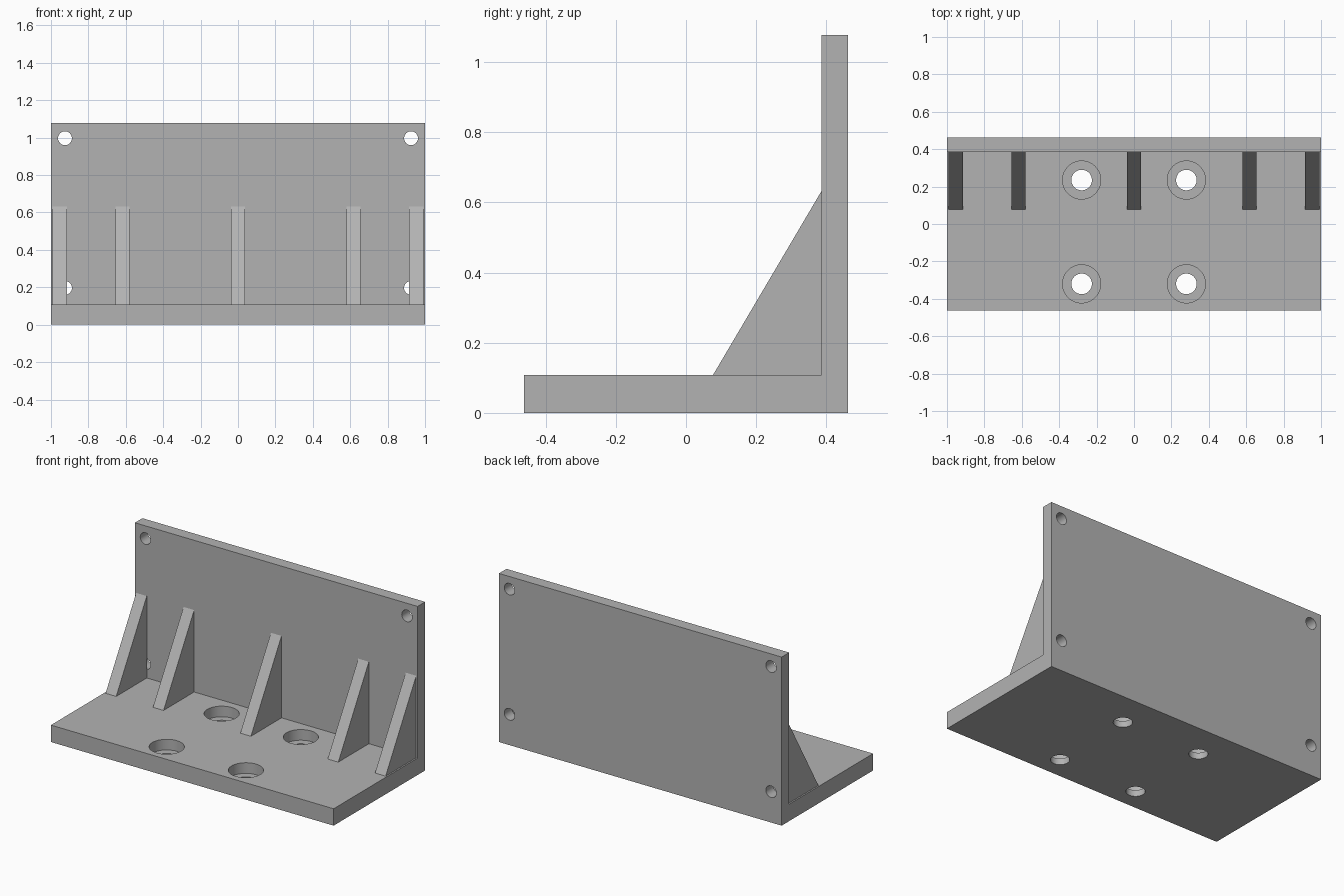
import bpy
import bmesh
from mathutils import Matrix, Vector

cube = bpy.data.objects.get("Cube")
if cube:
    bpy.data.objects.remove(cube, do_unlink=True)

# Main sizes
HALF_X, HALF_Y = 1.0, 0.462
BASE_T, WALL_Y, WALL_H = 0.108, 0.386, 1.078
RIB_W, RIB_Y, RIB_H = 0.075, 0.077, 0.632

grey = bpy.data.materials.new("plain grey")
grey.use_nodes = True
COLOR = (0.45, 0.45, 0.45, 1)
grey.diffuse_color = COLOR
grey.node_tree.nodes["Principled BSDF"].inputs["Base Color"].default_value = COLOR


def new_object(name, bm):
    bmesh.ops.recalc_face_normals(bm, faces=bm.faces)
    mesh = bpy.data.meshes.new(name)
    bm.to_mesh(mesh)
    bm.free()
    mesh.materials.append(grey)
    obj = bpy.data.objects.new(name, mesh)
    bpy.context.collection.objects.link(obj)
    return obj


def extrude_profile(name, profile, x, width):
    """Extrude a (y, z) outline along x, centred on x."""
    bm = bmesh.new()
    face = bm.faces.new([bm.verts.new((x - width / 2, y, z)) for y, z in profile])
    result = bmesh.ops.extrude_face_region(bm, geom=[face])
    verts = [v for v in result["geom"] if isinstance(v, bmesh.types.BMVert)]
    bmesh.ops.translate(bm, verts=verts, vec=(width, 0, 0))
    return new_object(name, bm)


def drill(target, centre, radius, depth, axis):
    """Cut a round hole through the target along an axis."""
    bm = bmesh.new()
    turn = Vector((0, 0, 1)).rotation_difference(Vector(axis)).to_matrix().to_4x4()
    bmesh.ops.create_cone(bm, cap_ends=True, segments=48, radius1=radius, radius2=radius,
                          depth=depth, matrix=Matrix.Translation(centre) @ turn)
    cutter = new_object("hole_cutter", bm)
    cutter.hide_render = True
    mod = target.modifiers.new("hole", "BOOLEAN")
    mod.operation, mod.solver, mod.object = "DIFFERENCE", "EXACT", cutter
    bpy.context.view_layer.objects.active = target
    bpy.ops.object.modifier_apply(modifier=mod.name)
    bpy.data.objects.remove(cutter, do_unlink=True)


# L-shaped bracket: base plate and upright back plate
bracket = extrude_profile("angle_bracket", [
    (-HALF_Y, 0), (HALF_Y, 0), (HALF_Y, WALL_H),
    (WALL_Y, WALL_H), (WALL_Y, BASE_T), (-HALF_Y, BASE_T)], 0, 2 * HALF_X)

# Counterbored bolt holes in the base
for x in (-0.28, 0.28):
    for y in (-0.32, 0.235):
        drill(bracket, (x, y, BASE_T), 0.102, 0.136, (0, 0, 1))
        drill(bracket, (x, y, 0), 0.055, 0.4, (0, 0, 1))

# Corner holes in the back plate
for x in (-0.925, 0.925):
    for z in (0.197, 0.997):
        drill(bracket, (x, HALF_Y, z), 0.037, 0.3, (0, 1, 0))

# Triangular stiffening ribs
for i, x in enumerate((-0.953, -0.618, 0, 0.618, 0.953)):
    extrude_profile(f"rib_{i + 1}", [
        (RIB_Y, BASE_T), (WALL_Y, BASE_T), (WALL_Y, RIB_H)], x, RIB_W)

# Smooth hole walls, sharp plate edges
bpy.ops.object.select_all(action="DESELECT")
bracket.select_set(True)
bpy.context.view_layer.objects.active = bracket
bpy.ops.object.shade_smooth_by_angle(angle=0.5)
